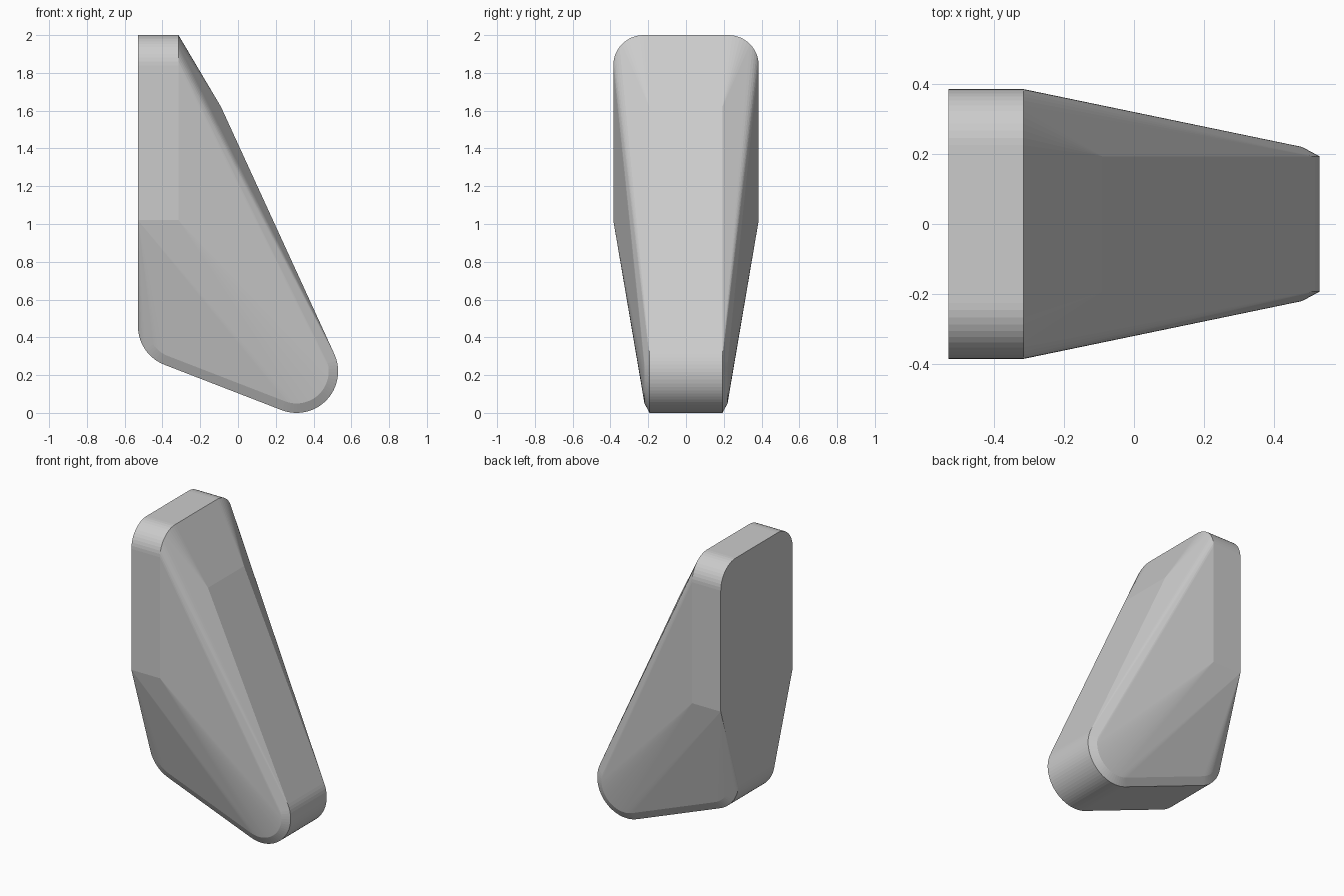
import bpy, bmesh
from math import radians, sin, cos

if "Cube" in bpy.data.objects:
    bpy.data.objects.remove(bpy.data.objects["Cube"])


def arc(cx, cz, r, a0, a1, n=12):
    """Points on an arc, angles in degrees."""
    return [(cx + r * cos(radians(a0 + (a1 - a0) * i / n)),
             cz + r * sin(radians(a0 + (a1 - a0) * i / n))) for i in range(n + 1)]


points = []

# wide back plate: rounded top corners, straight sides down to mid height
R, W = 0.16, 0.385
plate = [(W, 1.02)] + arc(W - R, 2.0 - R, R, 0, 90)
for x in (-0.53, -0.315):
    for y, z in plate:
        points += [(x, y, z), (x, -y, z)]


# narrow foot profile: rounded heel and toe
def foot(r):
    return arc(-0.31, 0.46, r, 180, 249.5, 14) + arc(0.31, 0.22, r, -110.5, 25, 26)


# core of the foot with the upper front bend, and its chamfered inset sides
core = foot(0.22) + [(-0.09, 1.62)]
for profile, y in ((core, 0.193), (foot(0.17), 0.22)):
    for x, z in profile:
        points += [(x, y, z), (x, -y, z)]

# wrap the plate and the foot into one tapered solid
bm = bmesh.new()
for p in points:
    bm.verts.new(p)
hull = bmesh.ops.convex_hull(bm, input=bm.verts[:])
junk = {g for g in hull["geom_interior"] + hull["geom_unused"]
        if isinstance(g, bmesh.types.BMVert)}
bmesh.ops.delete(bm, geom=list(junk), context='VERTS')
bmesh.ops.dissolve_limit(bm, angle_limit=radians(0.3), verts=bm.verts[:], edges=bm.edges[:])
bmesh.ops.recalc_face_normals(bm, faces=bm.faces[:])

mesh = bpy.data.meshes.new("tapered_block")
bm.to_mesh(mesh)
bm.free()
block = bpy.data.objects.new("tapered_block", mesh)
bpy.context.collection.objects.link(block)
